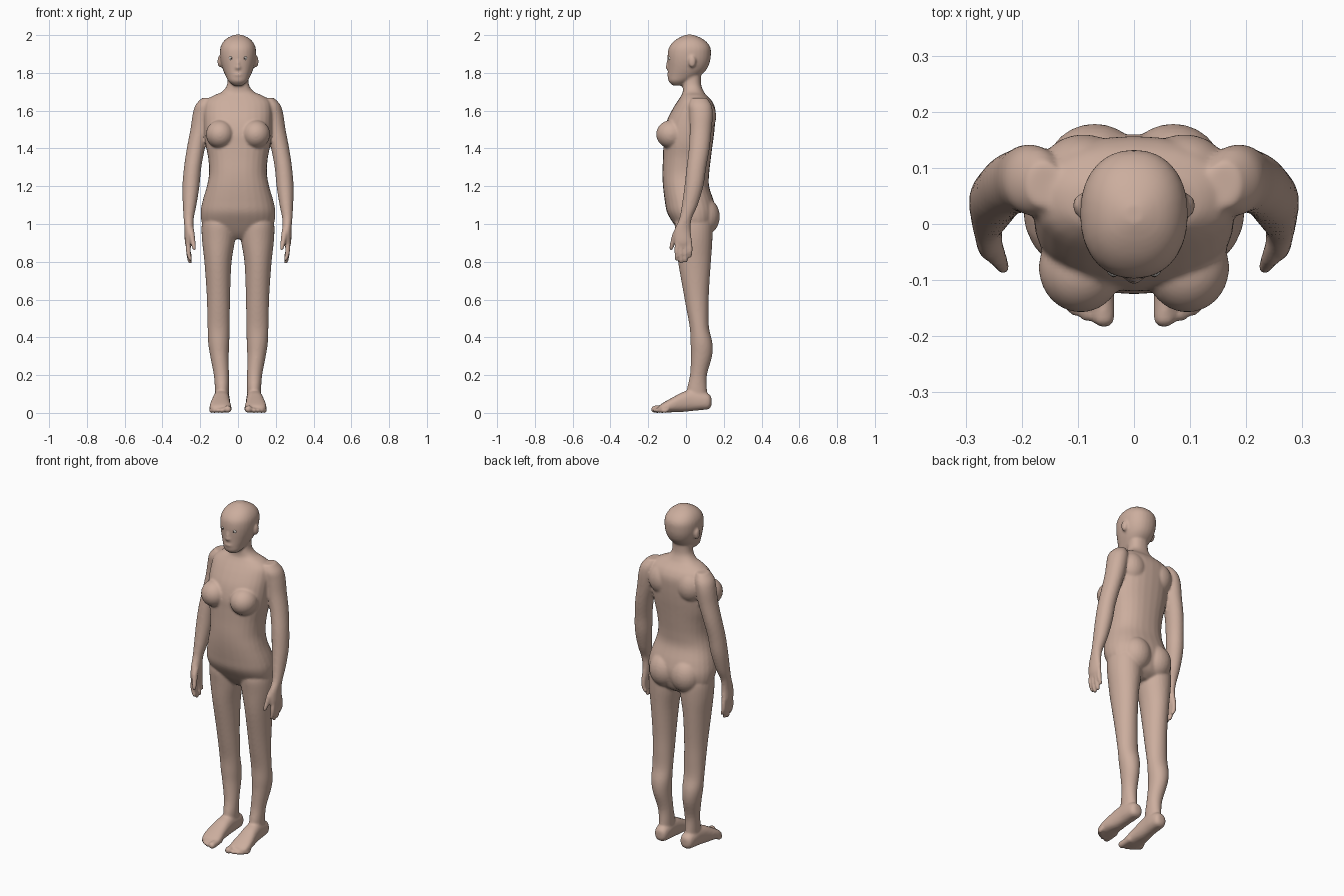
import bpy, bmesh, math
from mathutils import Matrix, Vector

bm = bmesh.new()


def spline(rings, steps=4):
    """Catmull-Rom interpolation between the key cross-sections."""
    out = []
    for i in range(len(rings) - 1):
        a, b, c, d = (rings[max(i - 1, 0)], rings[i], rings[i + 1],
                      rings[min(i + 2, len(rings) - 1)])
        for s in range(steps):
            t = s / steps
            out.append([0.5 * (2 * q + (r - p) * t + (2 * p - 5 * q + 4 * r - u) * t * t
                               + (3 * q - p - 3 * r + u) * t ** 3)
                        for p, q, r, u in zip(a, b, c, d)])
    return out + [list(rings[-1])]


def loft(rings, axis='z', power=2.0, both=True, n=28):
    """Rings are (position on axis, centre x, centre other, radius x, radius other)."""
    for side in ((1, -1) if both else (1,)):
        loops = []
        for t, cx, co, rx, ro in spline(rings):
            loop = []
            for k in range(n):
                a = 2 * math.pi * k / n
                c, s = math.cos(a), math.sin(a)
                x = cx + rx * math.copysign(abs(c) ** (2 / power), c)
                o = co + ro * math.copysign(abs(s) ** (2 / power), s)
                loop.append(bm.verts.new((side * x, o, t) if axis == 'z' else (side * x, t, o)))
            loops.append(loop)
        for a, b in zip(loops, loops[1:]):
            for k in range(n):
                bm.faces.new((a[k], a[(k + 1) % n], b[(k + 1) % n], b[k]))
        bm.faces.new(loops[0])
        bm.faces.new(loops[-1])


def blob(centre, radii, both=True):
    for side in ((1, -1) if both else (1,)):
        m = Matrix.Translation((side * centre[0], centre[1], centre[2])) @ Matrix.Diagonal((*radii, 1))
        bmesh.ops.create_uvsphere(bm, u_segments=24, v_segments=16, radius=1, matrix=m)


def front_back(z, rx, yf, yb):
    return (z, 0, (yf + yb) / 2, rx, (yb - yf) / 2)


# torso and neck: height, half width, front y, back y
loft([front_back(*r) for r in (
    (.92, .05, .0, .09), (.95, .14, -.03, .13), (1.0, .188, -.065, .15), (1.06, .198, -.10, .16),
    (1.12, .188, -.112, .148), (1.2, .165, -.122, .122), (1.27, .153, -.125, .123),
    (1.35, .158, -.122, .132), (1.42, .172, -.12, .141), (1.48, .178, -.118, .149),
    (1.55, .18, -.1, .155), (1.61, .18, -.07, .155), (1.65, .17, -.045, .138),
    (1.68, .13, -.025, .11), (1.70, .085, -.017, .095), (1.74, .057, -.017, .08),
    (1.82, .055, -.01, .08))], power=2.3, both=False)

# breasts, shoulder blades and buttocks
blob((.095, -.078, 1.475), (.075, .08, .075))
blob((.09, .09, 1.57), (.08, .07, .09))
blob((.07, .095, 1.04), (.088, .084, .1))

# head
loft([front_back(*r) for r in (
    (1.733, .025, -.07, -.01), (1.755, .05, -.092, .02), (1.785, .066, -.096, .075),
    (1.82, .081, -.096, .11), (1.86, .092, -.097, .127), (1.9, .096, -.097, .132),
    (1.935, .093, -.09, .129), (1.965, .078, -.067, .108), (1.987, .053, -.035, .075),
    (2.002, .018, .0, .035))], power=2.2, both=False)

# nose, lips and ears
blob((0, -.093, 1.842), (.011, .012, .032), both=False)
blob((0, -.093, 1.828), (.017, .016, .011), both=False)
blob((0, -.09, 1.79), (.026, .011, .01), both=False)
blob((.096, .033, 1.86), (.013, .02, .032))

# arms and palms
loft([(1.668, .16, .07, .03, .04), (1.63, .175, .075, .05, .06), (1.58, .187, .08, .053, .062),
      (1.5, .2, .078, .052, .058), (1.4, .223, .07, .048, .055), (1.3, .24, .055, .046, .052),
      (1.2, .249, .042, .045, .05), (1.1, .256, .02, .036, .042), (1.03, .261, -.002, .027, .033),
      (.97, .259, -.018, .024, .043), (.91, .262, -.016, .02, .047), (.88, .262, -.014, .014, .042)])

# fingers
for y, tip in ((-.049, .805), (-.025, .79), (-.001, .795), (.022, .82)):
    loft([(.92, .262, y * .9, .013, .012), (.87, .263, y, .0135, .0125),
          ((.87 + tip) / 2, .26, y, .0125, .0115), (tip + .008, .253, y, .011, .010),
          (tip, .251, y, .005, .005)], n=14)

# thumbs
loft([(.99, .253, -.03, .016, .018), (.95, .246, -.052, .017, .02), (.91, .239, -.066, .014, .016),
      (.875, .233, -.077, .012, .012), (.86, .231, -.08, .006, .006)], n=14)

# legs
loft([(1.05, .1, .04, .08, .085), (1.0, .102, .04, .09, .1), (.92, .103, .043, .088, .097),
      (.8, .106, .045, .072, .087), (.65, .104, .053, .063, .069), (.55, .103, .061, .06, .059),
      (.45, .103, .071, .058, .051), (.37, .102, .082, .056, .058), (.3, .098, .082, .049, .056),
      (.2, .088, .066, .04, .045), (.12, .085, .058, .037, .053), (.05, .085, .065, .034, .05)])

# feet
loft([(.135, .083, .06, .018, .022), (.12, .084, .06, .036, .04), (.08, .085, .064, .042, .049),
      (.03, .087, .066, .043, .056), (-.02, .09, .057, .047, .052), (-.06, .093, .046, .052, .042),
      (-.1, .093, .034, .057, .032), (-.13, .091, .025, .054, .023), (-.145, .088, .022, .042, .014)],
     axis='y', power=2.4)

# toes
for x, tip, r in ((.054, -.183, .02), (.084, -.174, .014), (.106, -.163, .0135),
                  (.125, -.149, .013), (.14, -.133, .012)):
    loft([(-.09, x, .026, r, r), (tip + .03, x, r, r, r), (tip + .01, x, r, r * .95, r * .9),
          (tip, x, r * .9, r * .5, r * .5)], axis='y', n=14)

bmesh.ops.recalc_face_normals(bm, faces=bm.faces)
mesh = bpy.data.meshes.new("body")
bm.to_mesh(mesh)
bm.free()
body = bpy.data.objects.new("body", mesh)
bpy.context.collection.objects.link(body)

# fuse all parts into one smooth skin
fuse = body.modifiers.new("fuse", 'REMESH')
fuse.mode = 'VOXEL'
fuse.voxel_size = .0065
fuse.use_smooth_shade = True
soften = body.modifiers.new("soften", 'SMOOTH')
soften.factor = .5
soften.iterations = 6

skin = bpy.data.materials.new("skin")
skin.diffuse_color = (.6, .42, .34, 1)
mesh.materials.append(skin)

# eyes
white = bpy.data.materials.new("eye_white")
white.diffuse_color = (.7, .66, .62, 1)
dark = bpy.data.materials.new("iris")
dark.diffuse_color = (.08, .06, .05, 1)
for side, label in ((1, "left"), (-1, "right")):
    for part, y, r, mat in (("eye", -.081, .0125, white), ("iris", -.0895, .0055, dark)):
        bpy.ops.mesh.primitive_uv_sphere_add(segments=16, ring_count=10, radius=r,
                                             location=(side * .036, y, 1.878))
        ob = bpy.context.object
        ob.name = f"{label}_{part}"
        ob.data.materials.append(mat)
        bpy.ops.object.shade_smooth()
